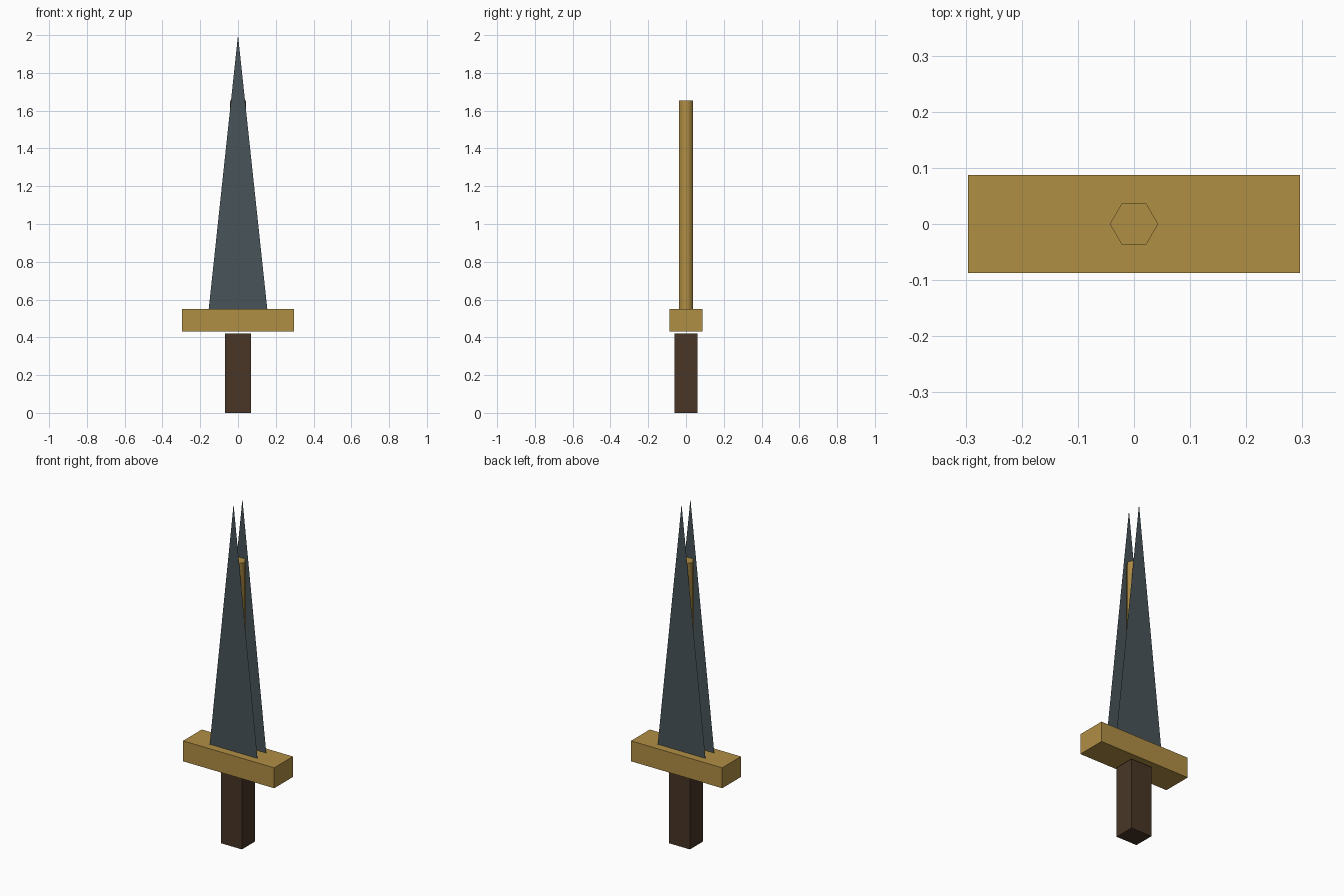
import bpy, bmesh, math
from mathutils import Matrix, Vector

if "Cube" in bpy.data.objects:
    bpy.data.objects.remove(bpy.data.objects["Cube"])


def material(name, rgb):
    """Flat colour from 0-255 sRGB, stored as linear."""
    lin = [((c / 255 + 0.055) / 1.055) ** 2.4 for c in rgb]
    m = bpy.data.materials.new(name)
    m.diffuse_color = (*lin, 1)
    m.use_nodes = True
    m.node_tree.nodes["Principled BSDF"].inputs["Base Color"].default_value = m.diffuse_color
    return m


gold = material("gold", (176, 142, 68))
steel = material("dark_steel", (72, 84, 90))
wood = material("dark_wood", (72, 54, 38))


def finish(name, bm, mat):
    mesh = bpy.data.meshes.new(name)
    bm.to_mesh(mesh)
    bm.free()
    mesh.materials.append(mat)
    obj = bpy.data.objects.new(name, mesh)
    bpy.context.collection.objects.link(obj)
    return obj


def box(name, half_x, half_y, z0, z1, mat):
    bm = bmesh.new()
    size = Matrix.Diagonal((2 * half_x, 2 * half_y, z1 - z0, 1))
    bmesh.ops.create_cube(bm, size=1,
                          matrix=Matrix.Translation((0, 0, (z0 + z1) / 2)) @ size)
    return finish(name, bm, mat)


# Grip and crossguard
box("grip", 0.068, 0.061, 0, 0.42, wood)
box("crossguard", 0.296, 0.087, 0.43, 0.55, gold)

# Six-sided core rod between the blade plates, smooth sides and flat caps
ROD_BOTTOM, ROD_TOP = 0.55, 1.655
bm = bmesh.new()
bmesh.ops.create_cone(
    bm, cap_ends=True, segments=6, radius1=0.043, radius2=0.043,
    depth=ROD_TOP - ROD_BOTTOM,
    matrix=Matrix.Translation((0, 0, (ROD_BOTTOM + ROD_TOP) / 2))
    @ Matrix.Rotation(math.pi / 2, 4, 'Z'))
# corners point along x
far = max(bm.verts, key=lambda v: v.co.x).co.x
if far < 0.042:
    bmesh.ops.rotate(bm, verts=bm.verts, cent=(0, 0, 0),
                     matrix=Matrix.Rotation(math.pi / 6, 3, 'Z'))
for f in bm.faces:
    f.smooth = len(f.verts) == 4
finish("core_rod", bm, gold)

# Two paper-thin triangular blade plates, facing outwards
for name, side in (("front_blade", -1), ("back_blade", 1)):
    bm = bmesh.new()
    corners = [(side * 0.155, 0.55), (-side * 0.155, 0.55), (0, 2.0)]
    bm.faces.new([bm.verts.new(Vector((x, side * 0.041, z))) for x, z in corners])
    bm.normal_update()
    face = next(iter(bm.faces))
    if face.normal.y * side < 0:
        face.normal_flip()
    finish(name, bm, steel)
